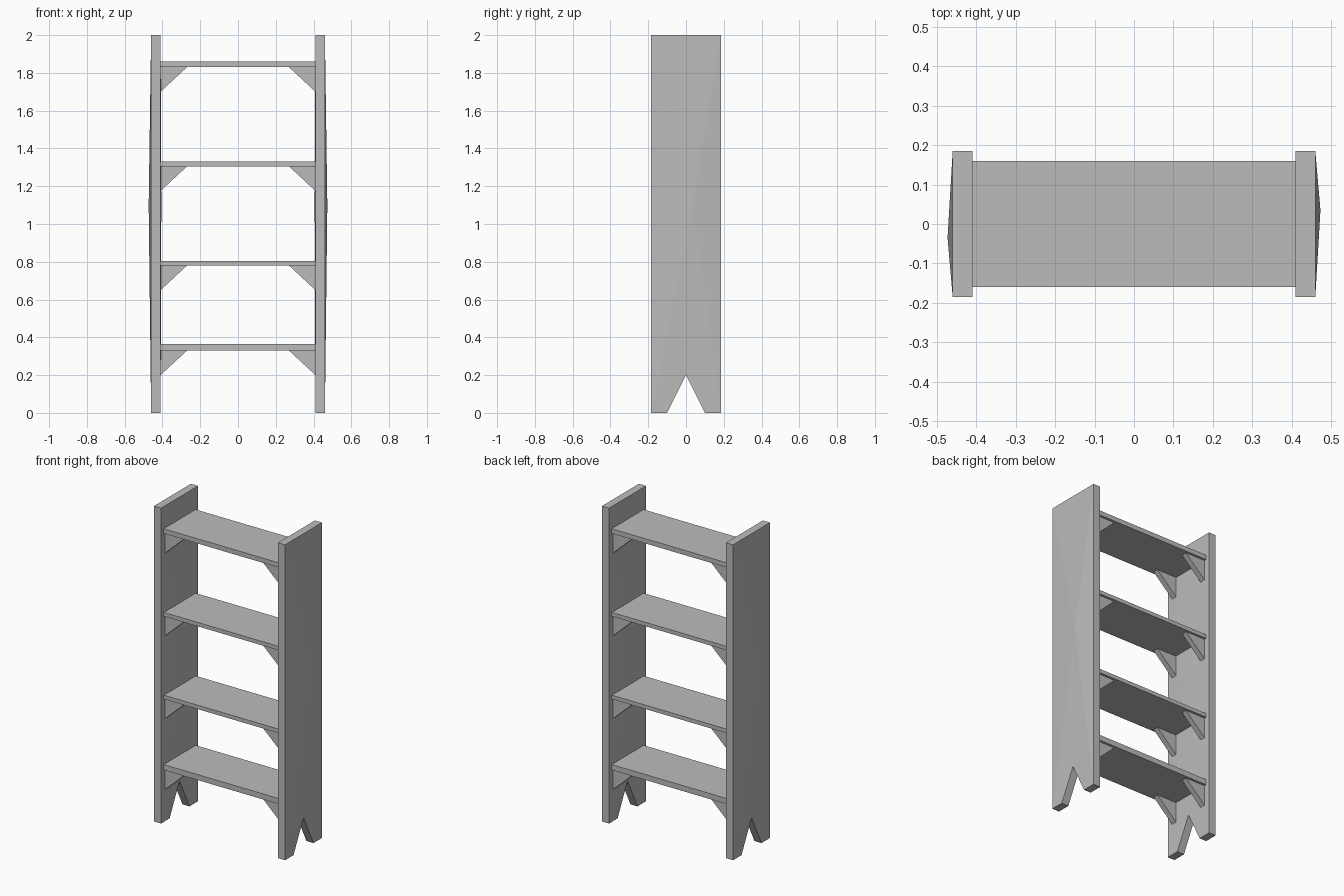
import bpy
import bmesh
from mathutils import Vector

cube = bpy.data.objects.get("Cube")
if cube:
    bpy.data.objects.remove(cube, do_unlink=True)

wood = bpy.data.materials.new("grey_wood")
wood.use_nodes = True
grey = (0.5, 0.5, 0.5, 1)
wood.diffuse_color = grey
wood.node_tree.nodes["Principled BSDF"].inputs["Base Color"].default_value = grey


def prism(name, profile, offset, bulges=()):
    """Extrude a planar profile by offset; bulges raise the centres of the caps."""
    bm = bmesh.new()
    base = bm.faces.new([bm.verts.new(p) for p in profile])
    n = len(profile)
    ext = bmesh.ops.extrude_face_region(bm, geom=[base], use_keep_orig=True)
    moved = [g for g in ext["geom"] if isinstance(g, bmesh.types.BMVert)]
    bmesh.ops.translate(bm, verts=moved, vec=offset)
    if bulges:
        caps = [f for f in bm.faces if len(f.verts) == n]
        caps.sort(key=lambda f: abs(f.calc_center_median().x))
        for cap, peak in zip(caps, bulges):
            bmesh.ops.poke(bm, faces=[cap])["verts"][0].co = peak
    bmesh.ops.recalc_face_normals(bm, faces=bm.faces)
    mesh = bpy.data.meshes.new(name)
    bm.to_mesh(mesh)
    bm.free()
    mesh.materials.append(wood)
    obj = bpy.data.objects.new(name, mesh)
    bpy.context.collection.objects.link(obj)
    return obj


sides = (("left", 1), ("right", -1))
inner, outer = 0.41, 0.46

# Side boards with a notched foot and slightly warped faces
board = [(-0.185, 0), (-0.1, 0), (0, 0.2), (0.1, 0), (0.185, 0), (0.185, 2), (-0.185, 2)]
for side, s in sides:
    prism(side + "_side_board", [(s * inner, y * s, z) for y, z in board],
          Vector((s * (outer - inner), 0, 0)),
          [(s * 0.406, s * 0.035, 1.1), (s * 0.473, s * 0.035, 1.1)])

# Shelves, each carried by four triangular brackets
levels = ((0.33, 0.365), (0.78, 0.805), (1.305, 1.33), (1.83, 1.86))
for i, (bottom, top) in enumerate(levels, 1):
    prism(f"shelf_{i}", [(x, y, bottom) for x, y in
          ((-inner, -0.16), (inner, -0.16), (inner, 0.16), (-inner, 0.16))],
          Vector((0, 0, top - bottom)))
    for side, s in sides:
        for end, y in (("front", -0.145), ("back", 0.11)):
            prism(f"{end}_{side}_bracket_{i}",
                  [(s * inner, y, bottom), (s * 0.27, y, bottom),
                   (s * inner, y, bottom - 0.13)], Vector((0, 0.035, 0)))
